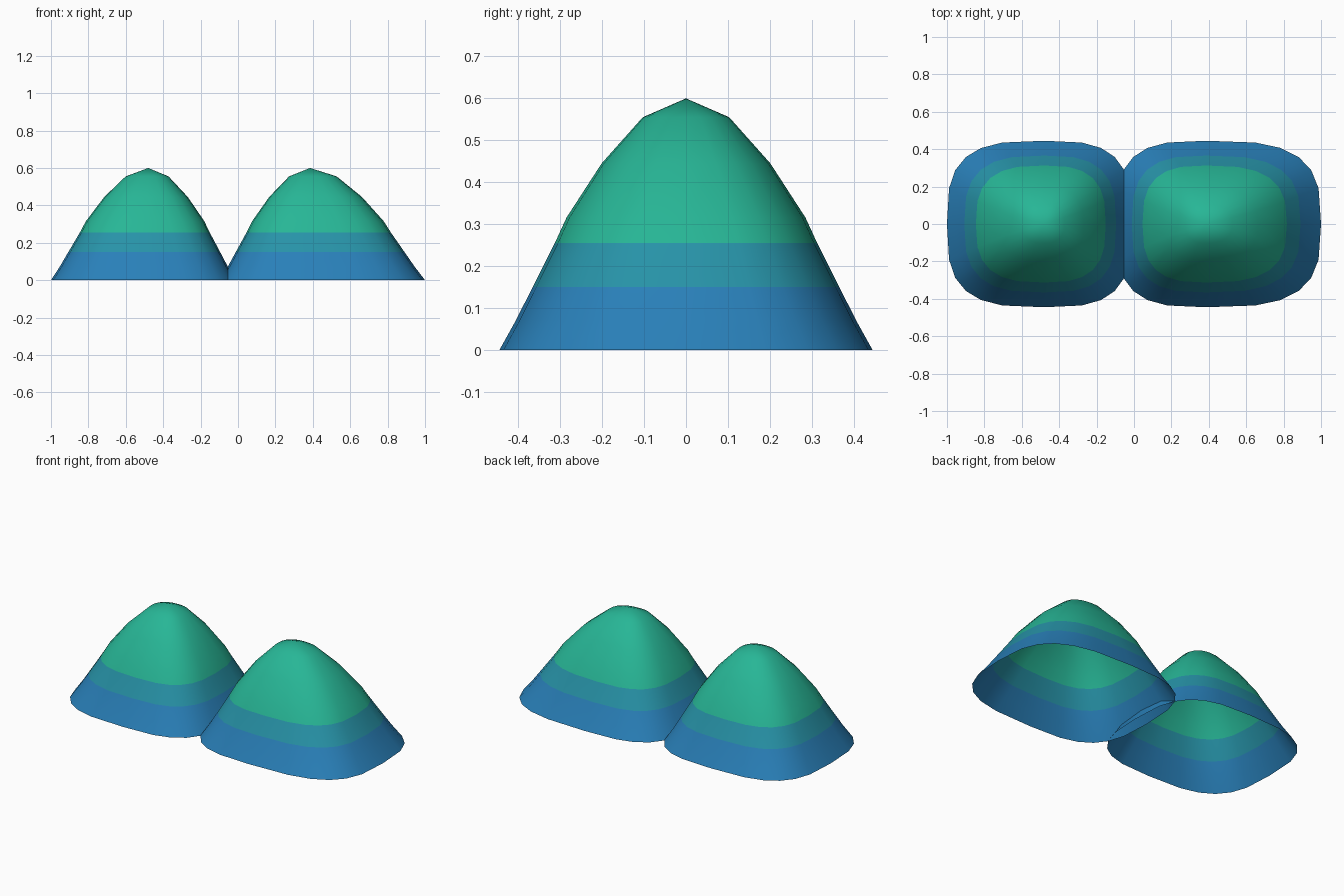
import bpy, bmesh, math

if "Cube" in bpy.data.objects:
    bpy.data.objects.remove(bpy.data.objects["Cube"])


def material(name, rgb):
    # display colour (0-255) to linear diffuse colour
    def lin(c):
        c /= 255
        return c / 12.92 if c <= 0.04045 else ((c + 0.055) / 1.055) ** 2.4
    m = bpy.data.materials.new(name)
    m.diffuse_color = (*[lin(c) for c in rgb], 1)
    m.use_nodes = True
    m.node_tree.nodes["Principled BSDF"].inputs["Base Color"].default_value = m.diffuse_color
    return m


MATS = [material("blue", (41, 128, 185)),
        material("teal", (39, 147, 168)),
        material("green", (39, 182, 150))]

# rings from the rim up: (scale of footprint, height, squareness)
RINGS = [(1.0, 0.0, 3.2), (0.91, 0.072, 3.1), (0.822, 0.15, 3.0),
         (0.703, 0.255, 2.9), (0.64, 0.316, 2.8), (0.452, 0.445, 2.6),
         (0.232, 0.555, 2.4)]
TOP, DEPTH, SEGMENTS = 0.6, 0.445, 24


def mound(name, peak_x, left, right):
    bm = bmesh.new()
    loops = []
    for scale, z, n in RINGS:
        loop = []
        for i in range(SEGMENTS):
            a = 2 * math.pi * i / SEGMENTS
            c, s = math.cos(a), math.sin(a)
            half = right if c > 0 else left
            x = peak_x + scale * half * math.copysign(abs(c) ** (2 / n), c)
            y = scale * DEPTH * math.copysign(abs(s) ** (2 / n), s)
            loop.append(bm.verts.new((x, y, z)))
        loops.append(loop)
    apex = bm.verts.new((peak_x, 0, TOP))
    for i in range(SEGMENTS):
        j = (i + 1) % SEGMENTS
        for lo, hi in zip(loops, loops[1:]):
            bm.faces.new((lo[i], lo[j], hi[j], hi[i]))
        bm.faces.new((loops[-1][i], loops[-1][j], apex))
    # colour bands by height
    for f in bm.faces:
        z = f.calc_center_median().z
        f.material_index = 0 if z < 0.15 else 1 if z < 0.255 else 2
        f.smooth = True
    me = bpy.data.meshes.new(name)
    bm.to_mesh(me)
    bm.free()
    for m in MATS:
        me.materials.append(m)
    bpy.context.collection.objects.link(bpy.data.objects.new(name, me))


# two hollow mounds that overlap slightly in the middle
mound("left_mound", -0.48, 0.52, 0.468)
mound("right_mound", 0.385, 0.483, 0.615)
